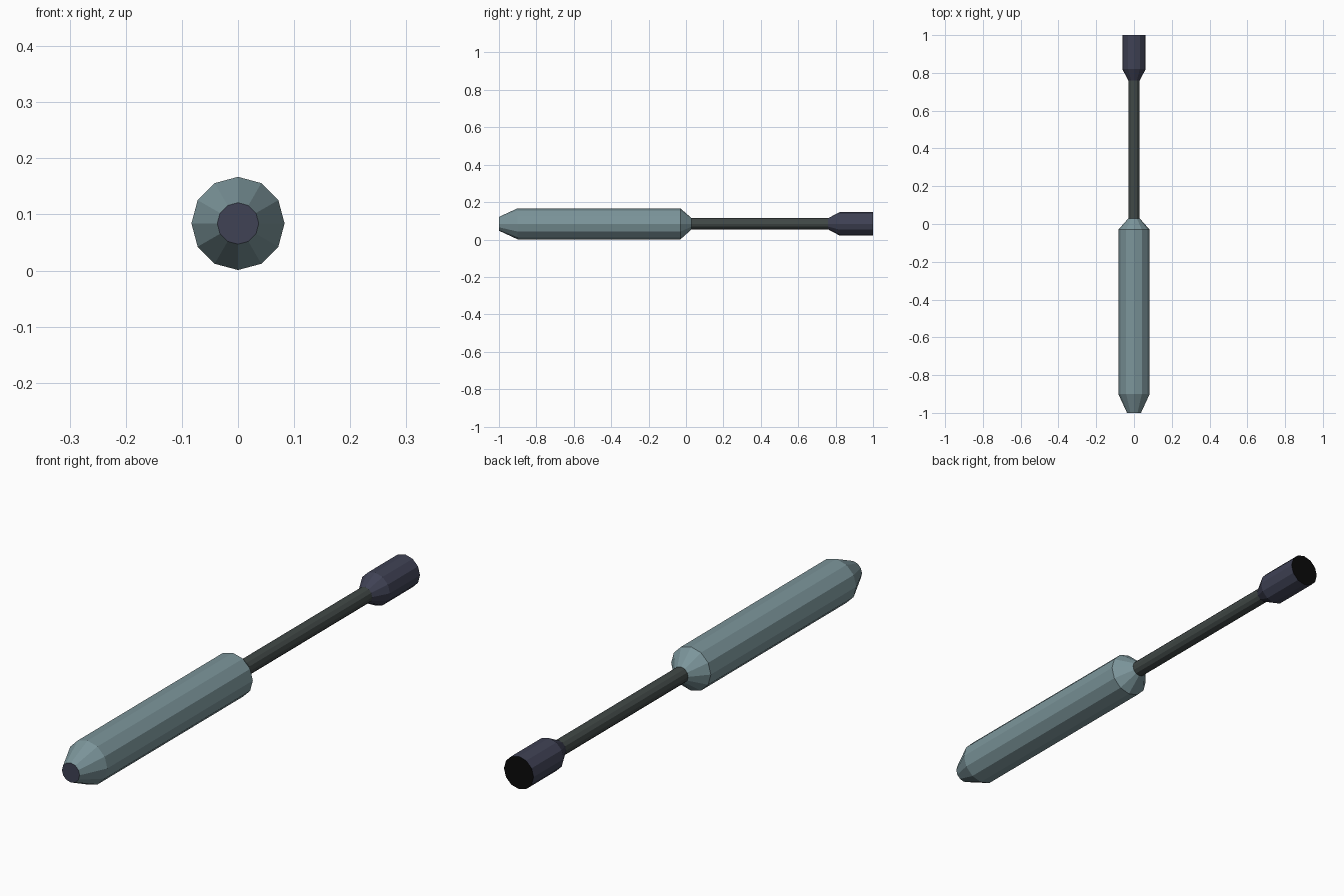
import bpy, bmesh, math

cube = bpy.data.objects.get("Cube")
if cube:
    bpy.data.objects.remove(cube, do_unlink=True)

SIDES = 12
AXIS_Z = 0.084


def material(name, rgb):
    m = bpy.data.materials.new(name)
    m.use_nodes = True
    m.diffuse_color = (*rgb, 1)
    m.node_tree.nodes["Principled BSDF"].inputs["Base Color"].default_value = (*rgb, 1)
    return m


teal = material("grey teal", (0.2, 0.3, 0.325))
steel = material("dark steel", (0.052, 0.065, 0.062))
navy = material("dark navy", (0.05, 0.054, 0.09))
black = material("black", (0.003, 0.003, 0.003))


def lathe(name, profile, side, front_cap=None, back_cap=None):
    """Faceted solid around the y axis; profile is (y, radius) from front to back."""
    bm = bmesh.new()
    rings = []
    for y, r in profile:
        angles = [2 * math.pi * i / SIDES for i in range(SIDES)]
        rings.append([bm.verts.new((r * math.cos(a), y, AXIS_Z + r * math.sin(a)))
                      for a in angles])
    for a, b in zip(rings, rings[1:]):
        for i in range(SIDES):
            j = (i + 1) % SIDES
            bm.faces.new((a[i], a[j], b[j], b[i]))
    mats = [side]
    for ring, cap in ((rings[0], front_cap), (rings[-1], back_cap)):
        face = bm.faces.new(ring)
        if cap:
            mats.append(cap)
            face.material_index = len(mats) - 1
    bmesh.ops.recalc_face_normals(bm, faces=bm.faces)
    mesh = bpy.data.meshes.new(name)
    bm.to_mesh(mesh)
    bm.free()
    for m in mats:
        mesh.materials.append(m)
    obj = bpy.data.objects.new(name, mesh)
    bpy.context.collection.objects.link(obj)
    return obj


# Grip with tapered ends and a dark butt face
lathe("handle", [(-1, 0.037), (-0.9, 0.083), (-0.03, 0.083), (0.03, 0.03)],
      teal, front_cap=navy)
# Thin rod
lathe("shaft", [(0.02, 0.03), (0.77, 0.03)], steel)
# Flared socket with a black mouth
lathe("socket", [(0.76, 0.03), (0.82, 0.062), (1, 0.062)], navy, back_cap=black)
